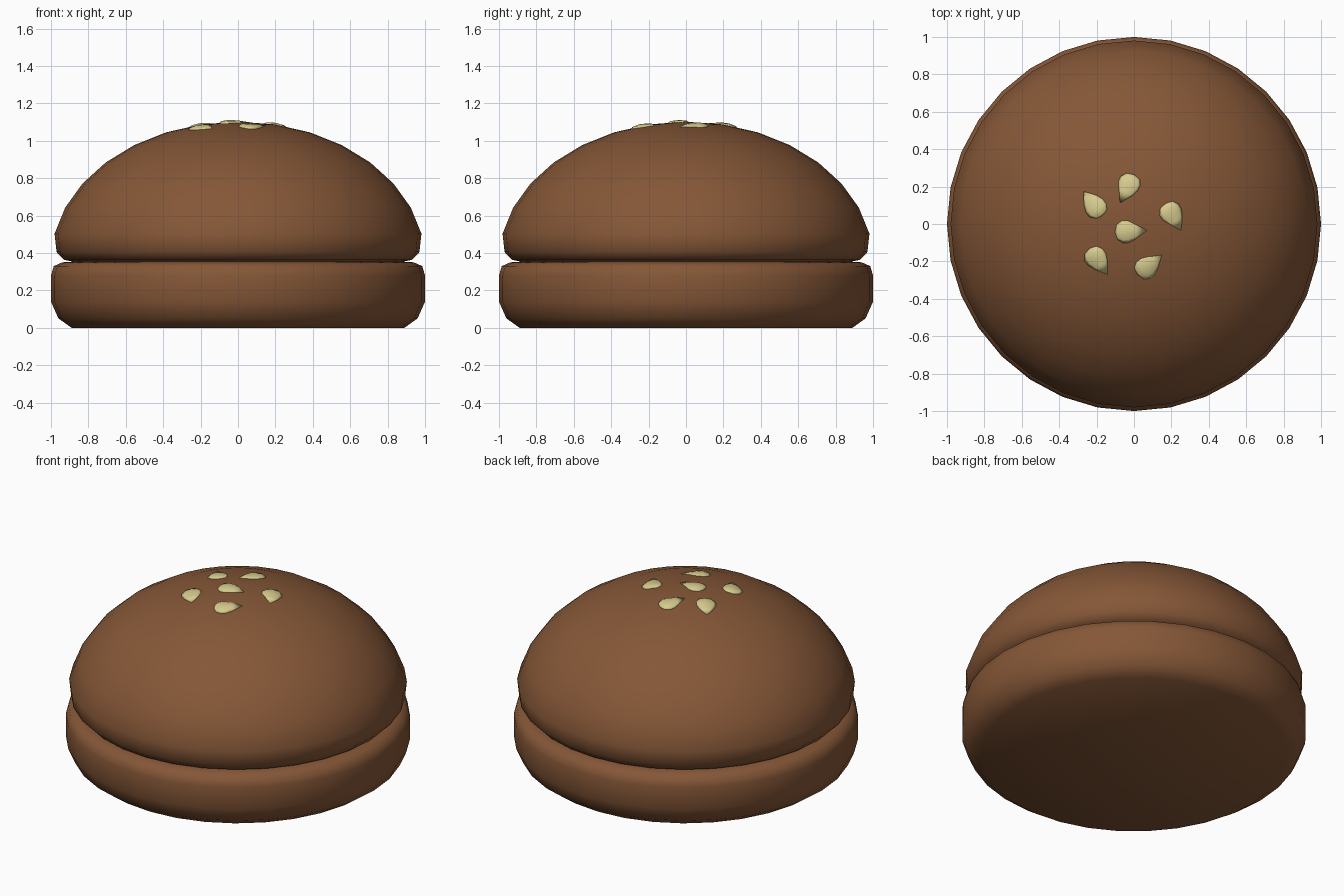
import bpy, bmesh, math
from mathutils import Vector, Matrix

if "Cube" in bpy.data.objects:
    bpy.data.objects.remove(bpy.data.objects["Cube"])


def material(name, color):
    m = bpy.data.materials.new(name)
    m.diffuse_color = color
    m.use_nodes = True
    m.node_tree.nodes["Principled BSDF"].inputs["Base Color"].default_value = m.diffuse_color
    return m


def lathe(name, profile, mat, sides=32, frame=Matrix()):
    """Revolve (radius, z) points around z, then move by frame; radius 0 makes a pole."""
    bm = bmesh.new()
    rings = []
    for r, z in profile:
        n = 1 if r == 0 else sides
        rings.append([bm.verts.new((r * math.cos(2 * math.pi * i / sides),
                                    r * math.sin(2 * math.pi * i / sides), z))
                      for i in range(n)])
    for a, b in zip(rings, rings[1:]):
        for i in range(sides):
            j = (i + 1) % sides
            quad = [a[i % len(a)], a[j % len(a)], b[j % len(b)], b[i % len(b)]]
            bm.faces.new(list(dict.fromkeys(quad)))
    bm.transform(frame)
    bmesh.ops.recalc_face_normals(bm, faces=bm.faces)
    for f in bm.faces:
        f.smooth = True
    me = bpy.data.meshes.new(name)
    bm.to_mesh(me)
    bm.free()
    me.materials.append(mat)
    ob = bpy.data.objects.new(name, me)
    bpy.context.collection.objects.link(ob)
    return ob


crust = material("crust", (0.235, 0.095, 0.038, 1))
seed_mat = material("seed", (0.68, 0.60, 0.27, 1))

# Bottom bun: thick disc with rounded rims
lathe("bottom_bun", [(0, 0), (0.89, 0), (0.96, 0.05), (1.0, 0.14),
                     (1.0, 0.28), (0.985, 0.33), (0.94, 0.35),
                     (0.88, 0.354), (0, 0.354)], crust)

# Top bun: upper half of a flattened sphere with its rim tucked in
BASE, H = 0.358, 0.744
dome = [(0, 0.354), (0.88, 0.354), (0.93, 0.363), (0.97, 0.405)]
dome += [(math.cos(math.radians(a)), BASE + H * math.sin(math.radians(a)))
         for a in (11.25, 22.5, 33.75, 45, 56.25, 67.5, 78.75)]
dome.append((0, BASE + H))
lathe("top_bun", dome, crust)

# Sesame seeds: flattened teardrops, given as (blob centre, tip)
seeds = [((-0.028, 0.206), (-0.07, 0.12)), ((-0.207, 0.094), (-0.27, 0.172)),
         ((0.20, 0.055), (0.25, -0.03)), ((-0.036, -0.04), (0.055, -0.035)),
         ((-0.20, -0.184), (-0.145, -0.265)), ((0.068, -0.229), (0.145, -0.167))]
teardrop = [(0, -0.066), (0.042, -0.054), (0.062, -0.025), (0.062, 0.005),
            (0.045, 0.042), (0, 0.104)]
for k, ((cx, cy), (tx, ty)) in enumerate(seeds):
    s = math.sqrt(1 - cx * cx - cy * cy)
    pos = Vector((cx, cy, BASE + H * s - 0.006))
    up = Vector((cx, cy, s / H)).normalized()
    along = Vector((tx - cx, ty - cy, 0))
    along = (along - up * along.dot(up)).normalized()
    side = up.cross(along)
    # the lathe axis runs to the tip; thickness is squashed along the surface normal
    frame = Matrix((side, up * 0.26, along)).transposed().to_4x4()
    lathe(f"sesame_seed_{k + 1}", teardrop, seed_mat, 8,
          Matrix.Translation(pos) @ frame)
